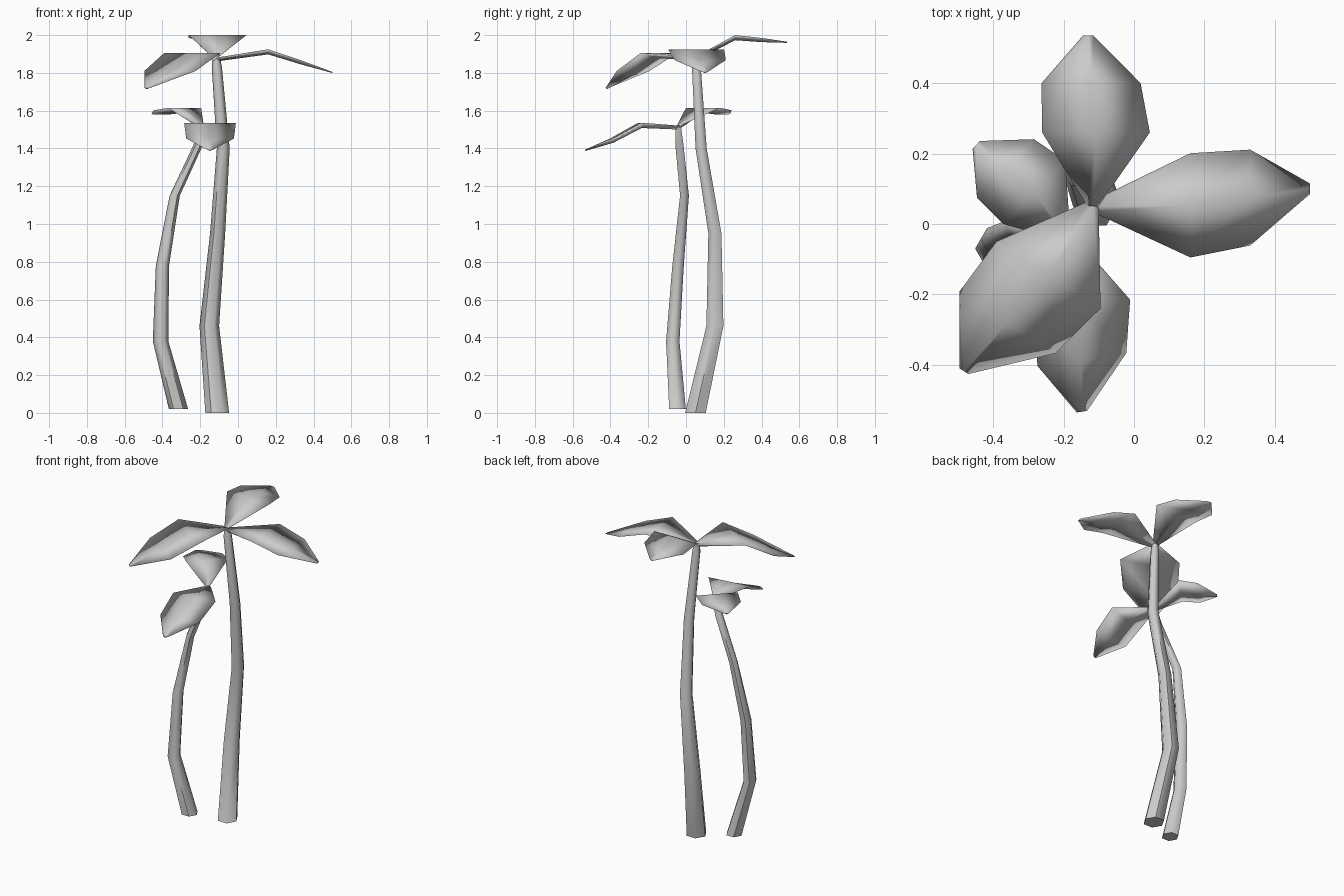
import bpy, bmesh, math
from mathutils import Vector

if "Cube" in bpy.data.objects:
    bpy.data.objects.remove(bpy.data.objects["Cube"], do_unlink=True)

grey = bpy.data.materials.new("light_grey")
grey.use_nodes = True
COLOUR = (0.6, 0.6, 0.6, 1)
grey.diffuse_color = COLOUR
grey.node_tree.nodes["Principled BSDF"].inputs["Base Color"].default_value = COLOUR


def loft(name, rings, max_angle):
    """Skin a list of closed rings, cap both ends and shade smooth."""
    bm = bmesh.new()
    loops = [[bm.verts.new(p) for p in ring] for ring in rings]
    n = len(loops[0])
    for a, b in zip(loops, loops[1:]):
        for i in range(n):
            j = (i + 1) % n
            bm.faces.new((a[i], a[j], b[j], b[i]))
    bm.faces.new(loops[0])
    bm.faces.new(loops[-1])
    bmesh.ops.recalc_face_normals(bm, faces=bm.faces)
    mesh = bpy.data.meshes.new(name)
    bm.to_mesh(mesh)
    bm.free()
    mesh.materials.append(grey)
    obj = bpy.data.objects.new(name, mesh)
    bpy.context.collection.objects.link(obj)
    bpy.ops.object.select_all(action='DESELECT')
    obj.select_set(True)
    bpy.context.view_layer.objects.active = obj
    bpy.ops.object.shade_smooth_by_angle(angle=math.radians(max_angle))


def trunk(name, path, sides=6):
    """Tapered bent stem; each path point is x, y, z, radius."""
    rings = []
    for x, y, z, r in path:
        angles = [math.tau * i / sides for i in range(sides)]
        rings.append([(x + r * math.cos(a), y + r * math.sin(a), z) for a in angles])
    loft(name, rings, 60)


def leaf(name, spine, half):
    """Flat-topped leaf with a keel below; half is the sideways half width."""
    side = Vector((*half, 0))
    tip_width = 0.015 / side.length
    rings = []
    for p, width, keel in zip(spine, (0.1, 1, 0.92, tip_width), (0.02, 0.027, 0.022, 0.006)):
        p = Vector(p)
        rings.append([p - side * width, p, p + side * width, p - Vector((0, 0, keel))])
    loft(name, rings, 180)


# Stems
trunk("tall_stem", [(-.11, .05, 0, .063), (-.152, .153, .46, .052), (-.108, .153, .95, .04),
                    (-.078, .08, 1.4, .034), (-.112, .055, 1.83, .027), (-.115, .055, 1.88, .02)])
trunk("short_stem", [(-.315, -.045, .02, .051), (-.41, -.07, .38, .041), (-.4, -.042, .78, .035),
                     (-.335, -.008, 1.15, .027), (-.21, -.035, 1.42, .025), (-.19, -.042, 1.52, .017)])

# Leaves of the tall plant
leaf("tall_back_leaf", [(-.117, .05, 1.885), (-.108, .26, 2), (-.122, .4, 1.985), (-.13, .535, 1.965)], (.153, 0))
leaf("tall_left_leaf", [(-.12, .05, 1.88), (.16, .053, 1.925), (.33, .075, 1.868), (.5, .1, 1.805)], (0, .148))
leaf("tall_front_leaf", [(-.115, .055, 1.885), (-.243, -.145, 1.905), (-.36, -.28, 1.81), (-.483, -.418, 1.72)],
     (.148, -.095))

# Leaves of the short plant
leaf("short_front_leaf", [(-.185, -.035, 1.52), (-.148, -.235, 1.535), (-.148, -.385, 1.452), (-.148, -.533, 1.393)],
     (.137, .02))
leaf("short_back_leaf", [(-.19, -.04, 1.52), (-.283, .09, 1.615), (-.365, .158, 1.602), (-.448, .225, 1.585)],
     (.088, .09))
